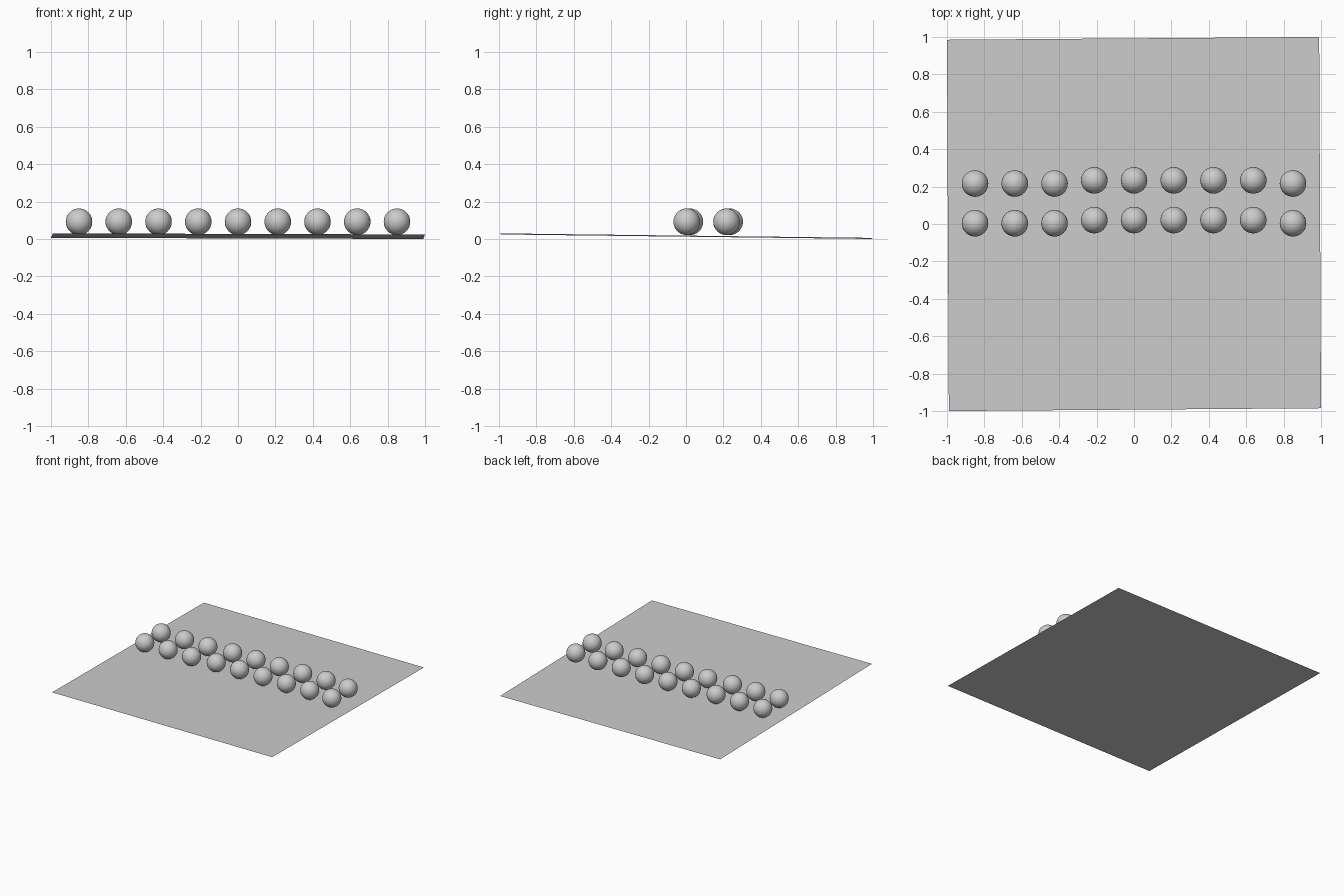
import bpy

if "Cube" in bpy.data.objects:
    bpy.data.objects.remove(bpy.data.objects["Cube"])

grey = bpy.data.materials.new("light grey")
grey.diffuse_color = (0.6, 0.6, 0.6, 1)
grey.use_nodes = True
grey.node_tree.nodes["Principled BSDF"].inputs["Base Color"].default_value = grey.diffuse_color

# Thin, slightly tilted ground sheet
corners = [(-0.99, -1.0, 0.03), (1.0, -0.985, 0.024),
           (0.99, 1.0, 0.0), (-1.0, 0.985, 0.006)]
mesh = bpy.data.meshes.new("sheet")
mesh.from_pydata(corners, [], [(0, 1, 2, 3)])
mesh.materials.append(grey)
sheet = bpy.data.objects.new("sheet", mesh)
bpy.context.collection.objects.link(sheet)

# Two rows of nine balls; the middle group sits slightly further back
bpy.ops.mesh.primitive_uv_sphere_add(segments=32, ring_count=16, radius=0.071)
first = bpy.context.object
bpy.ops.object.shade_smooth()
first.data.materials.append(grey)
for row in range(2):
    for i in range(9):
        ball = first if row == i == 0 else first.copy()
        if ball is not first:
            bpy.context.collection.objects.link(ball)
        ball.name = f"ball_row{row + 1}_{i + 1}"
        shift = 0.017 if 3 <= i <= 7 else 0
        ball.location = ((i - 4) * 0.2125, 0.004 + row * 0.2125 + shift, 0.092)
